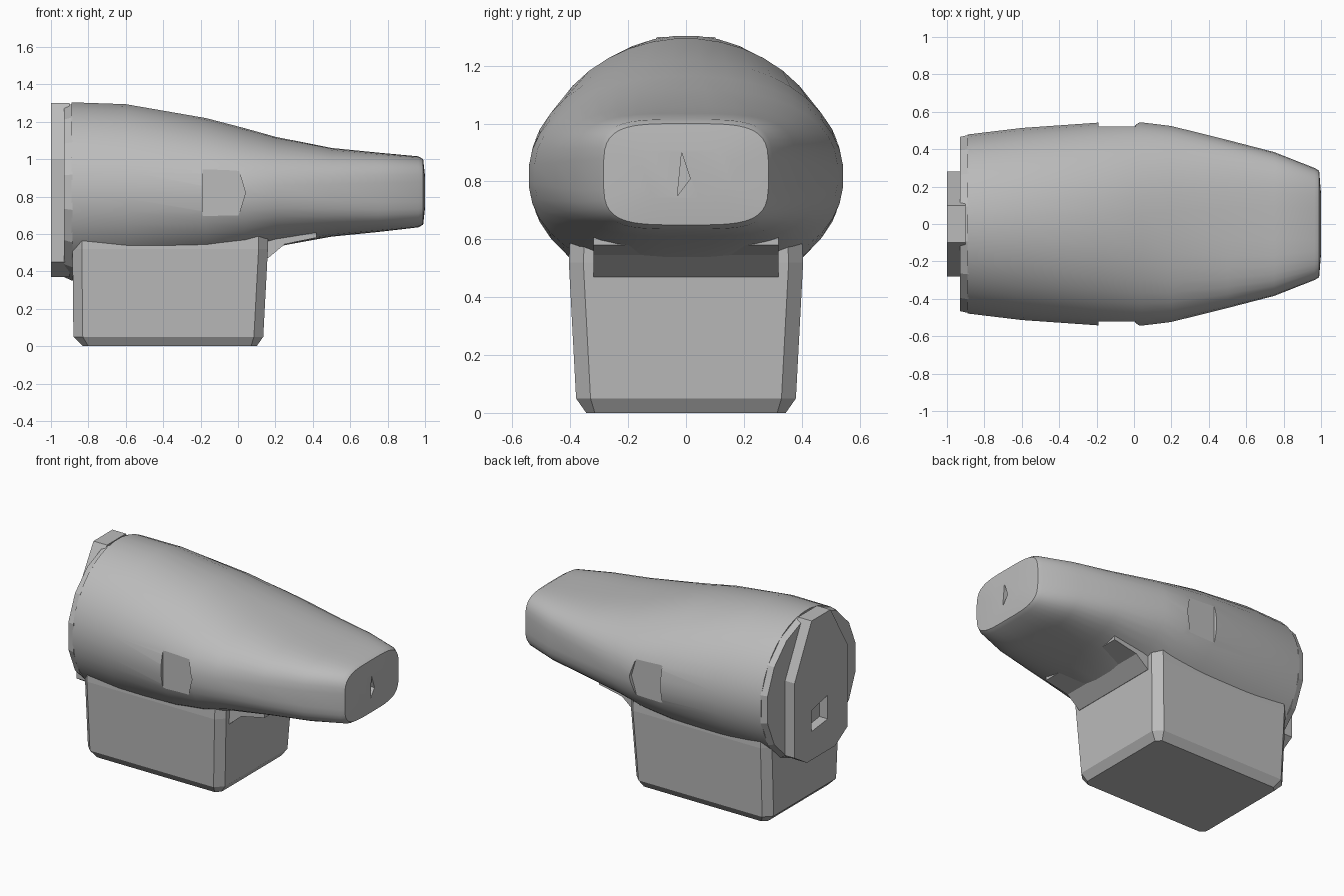
import bpy, bmesh, math
from mathutils import Vector

cube = bpy.data.objects.get("Cube")
if cube:
    bpy.data.objects.remove(cube)

GREY = (0.5, 0.5, 0.5, 1)
mat = bpy.data.materials.new("mid_grey")
mat.use_nodes = True
mat.diffuse_color = GREY
mat.node_tree.nodes["Principled BSDF"].inputs["Base Color"].default_value = GREY


def loft(name, rings, smooth=None):
    """Join closed rings of points into a capped solid."""
    bm = bmesh.new()
    loops = [[bm.verts.new(p) for p in ring] for ring in rings]
    n = len(loops[0])
    for a, b in zip(loops, loops[1:]):
        for i in range(n):
            j = (i + 1) % n
            bm.faces.new((a[i], a[j], b[j], b[i]))
    bm.faces.new(loops[0])
    bm.faces.new(loops[-1])
    bmesh.ops.recalc_face_normals(bm, faces=bm.faces)
    mesh = bpy.data.meshes.new(name)
    bm.to_mesh(mesh)
    bm.free()
    mesh.materials.append(mat)
    obj = bpy.data.objects.new(name, mesh)
    bpy.context.collection.objects.link(obj)
    if smooth:
        bpy.ops.object.select_all(action='DESELECT')
        obj.select_set(True)
        bpy.context.view_layer.objects.active = obj
        bpy.ops.object.shade_smooth_by_angle(angle=math.radians(smooth))
    return obj


def prism(name, outline, axis, lo, hi):
    """Extrude a 2D outline along one axis."""
    def place(p, d):
        v = list(p)
        v.insert(axis, d)
        return Vector(v)
    return loft(name, [[place(p, d) for p in outline] for d in (lo, hi)])


def cut(target, cutter):
    cutter.hide_render = True
    cutter.hide_viewport = True
    mod = target.modifiers.new("cut", 'BOOLEAN')
    mod.operation = 'DIFFERENCE'
    mod.solver = 'EXACT'
    mod.object = cutter


def section(x, bottom, top, half_width, power, count=40):
    """Superellipse cross-section, rounder or squarer by power."""
    ring = []
    for i in range(count):
        t = math.tau * (i + 0.5) / count
        c, s = math.cos(t), math.sin(t)
        y = math.copysign(abs(c) ** (2 / power), c) * half_width
        z = math.copysign(abs(s) ** (2 / power), s) * (top - bottom) / 2
        ring.append((x, y, (top + bottom) / 2 + z))
    return ring


# Tapering barrel: round at the back, a rounded rectangle at the tip
profile = [
    (-0.89, 0.35, 1.305, 0.48, 2), (-0.6, 0.36, 1.295, 0.515, 2),
    (-0.17, 0.42, 1.22, 0.545, 2.1), (0.04, 0.47, 1.165, 0.545, 2.2),
    (0.2, 0.53, 1.12, 0.525, 2.4), (0.5, 0.585, 1.06, 0.45, 3),
    (0.75, 0.61, 1.035, 0.385, 3.5), (0.965, 0.635, 1.015, 0.30, 4),
    (0.99, 0.65, 1.0, 0.285, 4), (1.0, 0.74, 0.91, 0.16, 4),
]
barrel = loft("barrel", [section(*p) for p in profile], smooth=40)

# Flat recesses on both sides and a small notch in the tip
hexagon = [(-0.19, 0.69), (0, 0.69), (0.04, 0.82), (0, 0.955), (-0.19, 0.955)]
for side, name in ((1, "back_recess_cutter"), (-1, "front_recess_cutter")):
    cut(barrel, prism(name, hexagon, 1, side * 0.52, side * 0.7))
notch = [(-0.015, 0.9), (-0.03, 0.75), (0.015, 0.81)]
cut(barrel, prism("tip_notch_cutter", notch, 0, 0.96, 1.1))


# Tapered base block with chamfered corners and bottom edge
def block_ring(x0, x1, half_width, z, c):
    w = half_width
    return [(x0 + c, -w, z), (x1 - c, -w, z), (x1, c - w, z), (x1, w - c, z),
            (x1 - c, w, z), (x0 + c, w, z), (x0, w - c, z), (x0, c - w, z)]


loft("base_block", [
    block_ring(-0.83, 0.10, 0.345, 0, 0.03),
    block_ring(-0.88, 0.135, 0.38, 0.05, 0.05),
    block_ring(-0.885, 0.16, 0.405, 0.52, 0.05),
    block_ring(-0.885, 0.16, 0.40, 0.62, 0.05)])

# Gusset joining the block to the underside of the barrel
gusset = [(0.1, 0.47), (0.16, 0.47), (0.25, 0.545), (0.42, 0.58), (0.42, 0.62), (0.1, 0.65)]
prism("neck_gusset", gusset, 1, -0.32, 0.32)

# Faceted rear rim
loft("rear_rim", [
    section(-0.93, 0.36, 1.29, 0.475, 2, 16),
    section(-0.885, 0.34, 1.305, 0.485, 2, 16)])

# Raised rear plate with a slot
outline = [(0.28, 0.45), (0.28, 0.95), (0.1, 1.3), (-0.1, 1.3),
           (-0.28, 1.0), (-0.28, 0.45), (-0.15, 0.37), (0.15, 0.37)]
plate = prism("rear_plate", outline, 0, -1.0, -0.9)
slot = [(0.1, 0.56), (0.1, 0.7), (-0.07, 0.74), (-0.07, 0.58)]
cut(plate, prism("slot_cutter", slot, 0, -1.1, -0.94))
